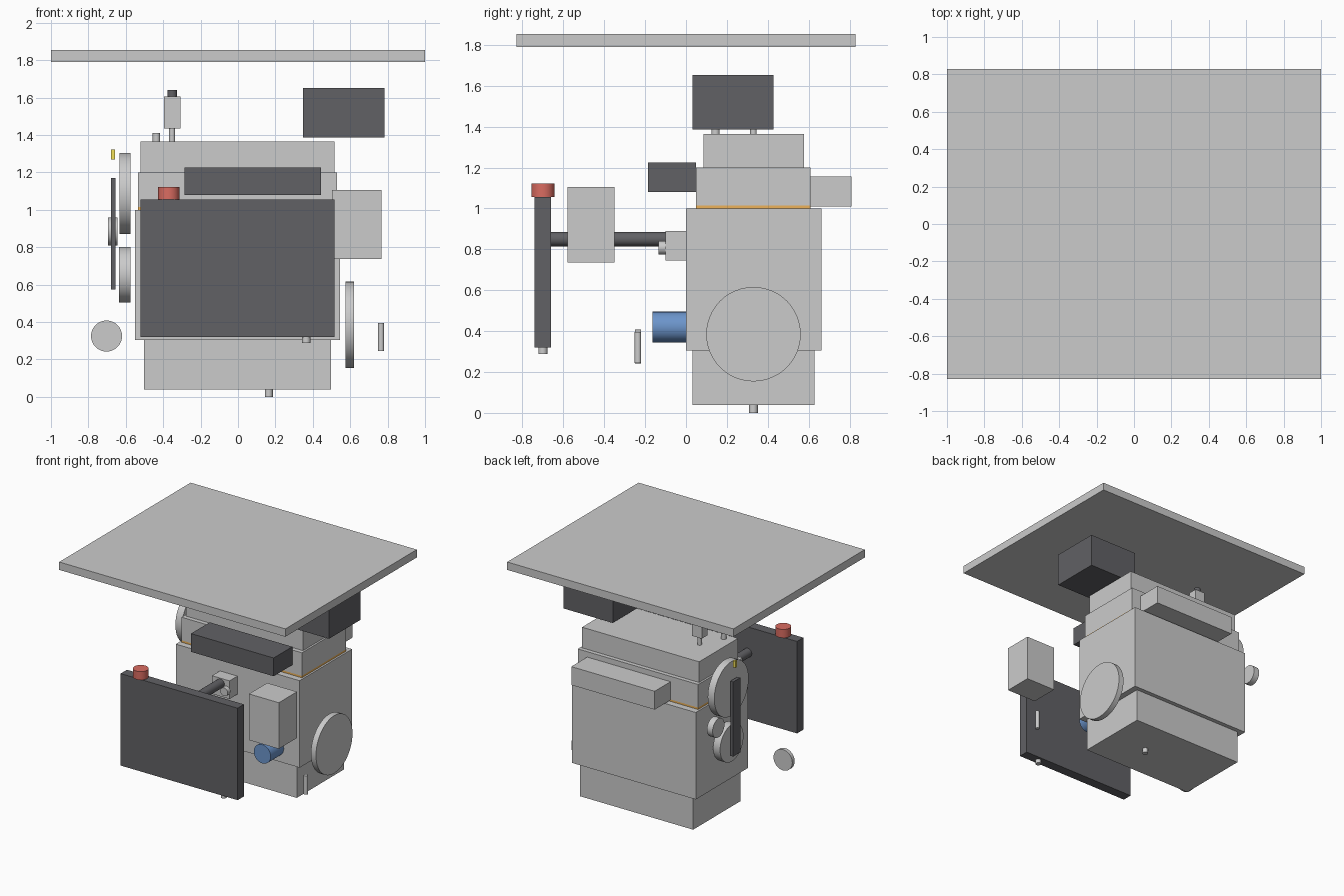
import bpy, math

if "Cube" in bpy.data.objects:
    bpy.data.objects.remove(bpy.data.objects["Cube"])

def paint(obj, rgb):
    if rgb:
        m = bpy.data.materials.new(obj.name + "_colour")
        m.diffuse_color = (*rgb, 1)
        m.use_nodes = True
        m.node_tree.nodes["Principled BSDF"].inputs["Base Color"].default_value = m.diffuse_color
        obj.data.materials.append(m)

def box(name, x, y, z, rgb=None):
    """Box from (min, max) ranges on each axis."""
    bpy.ops.mesh.primitive_cube_add(size=1, location=[(a + b) / 2 for a, b in (x, y, z)])
    o = bpy.context.object
    o.name = name
    o.scale = [b - a for a, b in (x, y, z)]
    bpy.ops.object.transform_apply(location=False, rotation=False, scale=True)
    paint(o, rgb)
    return o

def cyl(name, axis, r, span, u, v, rgb=None):
    """Cylinder along an axis; u, v are the other two coordinates in xyz order."""
    i = "xyz".index(axis)
    loc = [u, v]
    loc.insert(i, sum(span) / 2)
    rot = {"x": (0, math.pi / 2, 0), "y": (math.pi / 2, 0, 0), "z": (0, 0, 0)}[axis]
    bpy.ops.mesh.primitive_cylinder_add(vertices=48, radius=r, depth=span[1] - span[0],
                                        location=loc, rotation=rot)
    o = bpy.context.object
    o.name = name
    bpy.ops.object.shade_smooth_by_angle()
    paint(o, rgb)
    return o

DARK = (0.12, 0.12, 0.13)

# Hood above everything
box("hood", (-1, 1), (-.83, .83), (1.79, 1.853))

# Engine stack
box("oil_pan", (-.503, .497), (.033, .628), (.038, .305))
box("engine_block", (-.55, .545), (0, .662), (.305, 1.0))
box("head_gasket", (-.535, .53), (.05, .61), (1.0, 1.015), (.85, .45, .1))
box("cylinder_head", (-.535, .53), (.05, .61), (1.015, 1.2))
box("valve_cover", (-.52, .515), (.085, .577), (1.2, 1.365))
box("intake_manifold", (-.285, .445), (-.186, .05), (1.08, 1.226), DARK)
box("exhaust_manifold", (-.29, .447), (.61, .81), (1.01, 1.157))
cyl("pan_drain_plug", "z", .021, (0, .038), .165, .33)
cyl("oil_filter", "y", .075, (-.165, 0), .33, .42, (.15, .3, .6))

# Flywheel, pulleys, tensioner and belt
cyl("flywheel", "x", .231, (.575, .62), .33, .385)
cyl("cam_pulley", "x", .217, (-.633, -.575), .33, 1.087)
cyl("crank_pulley", "x", .148, (-.636, -.575), .33, .653)
cyl("belt_tensioner", "x", .075, (-.695, -.645), .582, .885)
box("timing_belt", (-.68, -.655), (.285, .375), (.573, 1.17), DARK)
box("timing_mark", (-.68, -.657), (.325, .345), (1.27, 1.323), (.9, .75, .1))

# Cooling system
box("radiator", (-.52, .515), (-.74, -.66), (.32, 1.055), DARK)
cyl("radiator_cap", "z", .057, (1.055, 1.122), -.37, -.7, (.7, .15, .12))
cyl("radiator_drain", "z", .022, (.288, .32), .365, -.7)
box("thermostat_housing", (-.16, -.005), (-.1, 0), (.745, .89))
cyl("coolant_hose", "y", .035, (-.66, -.1), -.085, .85, DARK)
cyl("temperature_sensor", "y", .033, (-.135, -.1), -.03, .808)
box("coolant_reservoir", (.503, .767), (-.58, -.35), (.736, 1.105))

# Battery and ignition parts above the valve cover
box("battery", (.348, .782), (.033, .428), (1.386, 1.652), DARK)
cyl("plug_stem", "z", .016, (1.365, 1.435), -.352, .33)
box("ignition_coil", (-.395, -.307), (.295, .365), (1.435, 1.605))
cyl("coil_connector", "z", .026, (1.605, 1.64), -.352, .33, DARK)
cyl("oil_filler", "z", .02, (1.365, 1.41), -.436, .145)

# Loose side parts
cyl("horn_disc", "y", .083, (-.25, -.22), -.703, .325)
cyl("side_sensor", "z", .016, (.245, .395), .765, -.235)
